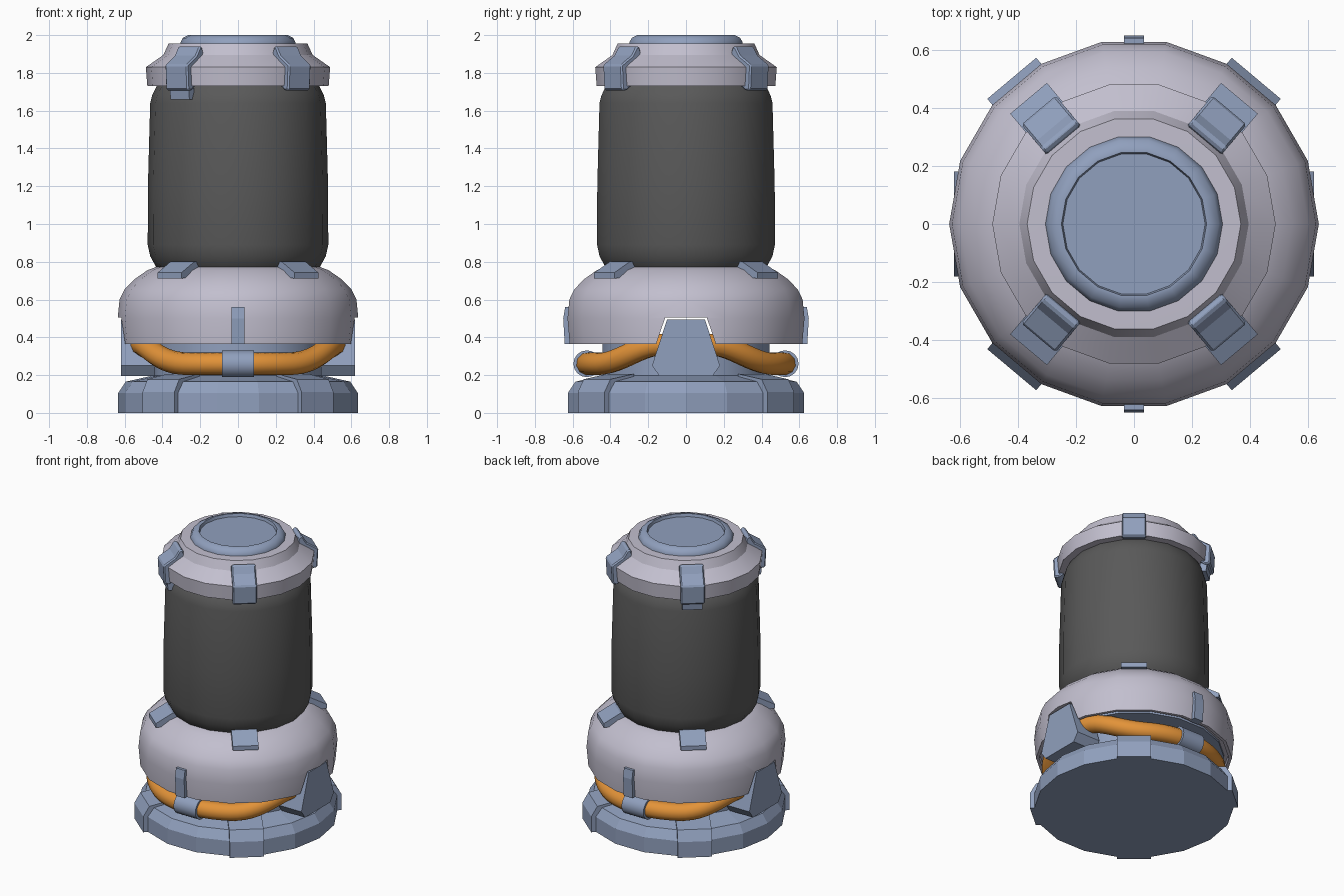
import bpy, bmesh, math
from mathutils import Vector

if "Cube" in bpy.data.objects:
    bpy.data.objects.remove(bpy.data.objects["Cube"])

SIDES = 18


def material(name, rgb):
    m = bpy.data.materials.new(name)
    m.diffuse_color = (*rgb, 1)
    m.use_nodes = True
    m.node_tree.nodes["Principled BSDF"].inputs["Base Color"].default_value = m.diffuse_color
    return m


PALE = material("pale lavender grey", (0.54, 0.52, 0.62))
BLUE = material("steel blue", (0.28, 0.35, 0.51))
DARK = material("dark grey", (0.10, 0.10, 0.10))
ORANGE = material("orange", (0.76, 0.29, 0.04))


def finish(name, bm, mat, smooth=None):
    bmesh.ops.recalc_face_normals(bm, faces=bm.faces)
    me = bpy.data.meshes.new(name)
    bm.to_mesh(me)
    bm.free()
    ob = bpy.data.objects.new(name, me)
    bpy.context.collection.objects.link(ob)
    me.materials.append(mat)
    if smooth:
        smooth_object(ob, smooth)
    return ob


def smooth_object(ob, angle):
    bpy.ops.object.select_all(action='DESELECT')
    ob.select_set(True)
    bpy.context.view_layer.objects.active = ob
    bpy.ops.object.shade_smooth_by_angle(angle=math.radians(angle))


def lathe(name, profile, mat, smooth=None, closed=False):
    """Revolve (radius, z) points; open profiles get flat end caps."""
    bm = bmesh.new()
    rings = []
    for r, z in profile:
        rings.append([bm.verts.new((r * math.cos(2 * math.pi * i / SIDES),
                                    r * math.sin(2 * math.pi * i / SIDES), z))
                      for i in range(SIDES)])
    pairs = list(zip(rings, rings[1:]))
    if closed:
        pairs.append((rings[-1], rings[0]))
    else:
        bm.faces.new(rings[0])
        bm.faces.new(rings[-1])
    for a, b in pairs:
        for i in range(SIDES):
            j = (i + 1) % SIDES
            bm.faces.new((a[i], a[j], b[j], b[i]))
    return finish(name, bm, mat, smooth)


def radial_block(name, profile, width, degrees, mat=BLUE, bevel=0.0):
    """Extrude a (radius, z) outline sideways and turn it round the axis."""
    a = math.radians(degrees)
    out = Vector((math.cos(a), math.sin(a), 0))
    side = Vector((-math.sin(a), math.cos(a), 0))
    bm = bmesh.new()
    ends = [[bm.verts.new(out * r + side * s * width / 2 + Vector((0, 0, z)))
             for r, z in profile] for s in (-1, 1)]
    bm.faces.new(ends[0])
    bm.faces.new(ends[1])
    n = len(profile)
    for i in range(n):
        j = (i + 1) % n
        bm.faces.new((ends[0][i], ends[0][j], ends[1][j], ends[1][i]))
    ob = finish(name, bm, mat)
    if bevel:
        mod = ob.modifiers.new("bevel", 'BEVEL')
        mod.width = bevel
        mod.segments = 1
    return ob


def side_prism(name, outline, x0, x1, mat=BLUE):
    """Extrude a (y, z) outline along x."""
    bm = bmesh.new()
    ends = [[bm.verts.new((x, y, z)) for y, z in outline] for x in (x0, x1)]
    bm.faces.new(ends[0])
    bm.faces.new(ends[1])
    n = len(outline)
    for i in range(n):
        j = (i + 1) % n
        bm.faces.new((ends[0][i], ends[0][j], ends[1][j], ends[1][i]))
    return finish(name, bm, mat)


# Base plate and inner core
lathe("base", [(0.635, 0), (0.635, 0.105), (0.595, 0.165), (0.44, 0.2)], BLUE)
lathe("core", [(0.45, 0.19), (0.45, 0.37), (0.575, 0.37), (0.575, 0.40)], BLUE, 30)

# Lower shell with a notch cut above each side bracket
shell = lathe("lower_shell",
              [(0.45, 0.385), (0.60, 0.385), (0.605, 0.365), (0.625, 0.365),
               (0.637, 0.50), (0.627, 0.60), (0.60, 0.655), (0.545, 0.71),
               (0.48, 0.755), (0.42, 0.778), (0.38, 0.778)], PALE, 35, closed=True)
notch = side_prism("notch_cutter",
                   [(-0.18, 0.3), (0.18, 0.3), (0.11, 0.505), (-0.11, 0.505)],
                   -0.8, 0.8, PALE)
for sgn in (0,):
    mod = shell.modifiers.new("notch", 'BOOLEAN')
    mod.operation = 'DIFFERENCE'
    mod.solver = 'EXACT'
    mod.object = notch
notch.hide_render = True
notch.hide_viewport = True

# Main body
lathe("body", [(0.40, 0.74), (0.435, 0.775), (0.465, 0.83), (0.478, 0.89),
               (0.477, 1.2), (0.465, 1.64), (0.455, 1.68), (0.425, 1.74),
               (0.40, 1.76)], DARK, 40)

# Top cap and its recessed lid
lathe("cap", [(0.40, 1.73), (0.48, 1.73), (0.488, 1.83), (0.395, 1.895),
              (0.368, 1.955), (0.28, 1.957)], PALE, 20)
lathe("lid", [(0.305, 1.94), (0.305, 1.96), (0.292, 1.985), (0.262, 2.0),
              (0.25, 2.0), (0.245, 1.98)], BLUE, 40)

# Feet, shell lugs and cap clamps on the four diagonals
for d in (50, 130, 230, 310):
    radial_block(f"foot_{d}", [(0.45, 0), (0.655, 0), (0.655, 0.11),
                               (0.615, 0.178), (0.45, 0.207)], 0.22, d)
    radial_block(f"shell_lug_{d}", [(0.41, 0.72), (0.565, 0.712), (0.565, 0.742),
                                    (0.455, 0.802), (0.41, 0.80)], 0.165, d)
    radial_block(f"cap_clamp_{d}", [(0.37, 1.90), (0.385, 1.94), (0.405, 1.94),
                                    (0.435, 1.892), (0.512, 1.842), (0.505, 1.71),
                                    (0.475, 1.705), (0.44, 1.73)], 0.155, d, bevel=0.008)
for d in (130, 230):
    radial_block(f"clamp_tab_{d}", [(0.44, 1.66), (0.478, 1.66),
                                    (0.485, 1.72), (0.44, 1.72)], 0.13, d)

# Side brackets that hold the hose ends
for sgn, label in ((1, "right"), (-1, "left")):
    side_prism(f"{label}_bracket",
               [(-0.14, 0.195), (0.14, 0.195), (0.18, 0.25), (0.1, 0.495), (-0.1, 0.495),
                (-0.18, 0.25)], sgn * 0.44, sgn * 0.62)

# Front and back hoses, each with a sleeve and a shell strip
for sgn, label in ((-1, "front"), (1, "back")):
    cu = bpy.data.curves.new(f"{label}_hose", 'CURVE')
    cu.dimensions = '3D'
    cu.bevel_depth = 0.06
    cu.bevel_resolution = 3
    cu.use_fill_caps = True
    sp = cu.splines.new('POLY')
    steps = 36
    sp.points.add(steps)
    for i in range(steps + 1):
        a = math.radians(12 + 156 * i / steps)
        y = 0.527 * math.sin(a)
        t = min(max((0.46 - y) / 0.32, 0), 1)
        z = 0.26 + 0.10 * t * t * (3 - 2 * t)
        sp.points[i].co = (0.527 * math.cos(a), sgn * y, z, 1)
    ob = bpy.data.objects.new(f"{label}_hose", cu)
    bpy.context.collection.objects.link(ob)
    cu.materials.append(ORANGE)
    bpy.ops.object.select_all(action='DESELECT')
    ob.select_set(True)
    bpy.context.view_layer.objects.active = ob
    bpy.ops.object.convert(target='MESH')
    smooth_object(bpy.context.view_layer.objects.active, 40)

    bpy.ops.mesh.primitive_cylinder_add(vertices=16, radius=0.071, depth=0.17,
                                        location=(0, sgn * 0.525, 0.26),
                                        rotation=(0, math.pi / 2, 0))
    sleeve = bpy.context.object
    sleeve.name = f"{label}_hose_sleeve"
    sleeve.data.materials.append(BLUE)
    smooth_object(sleeve, 40)

    radial_block(f"{label}_strip", [(0.59, 0.365), (0.642, 0.365), (0.65, 0.5),
                                    (0.64, 0.56), (0.59, 0.56)], 0.07, sgn * 90)
